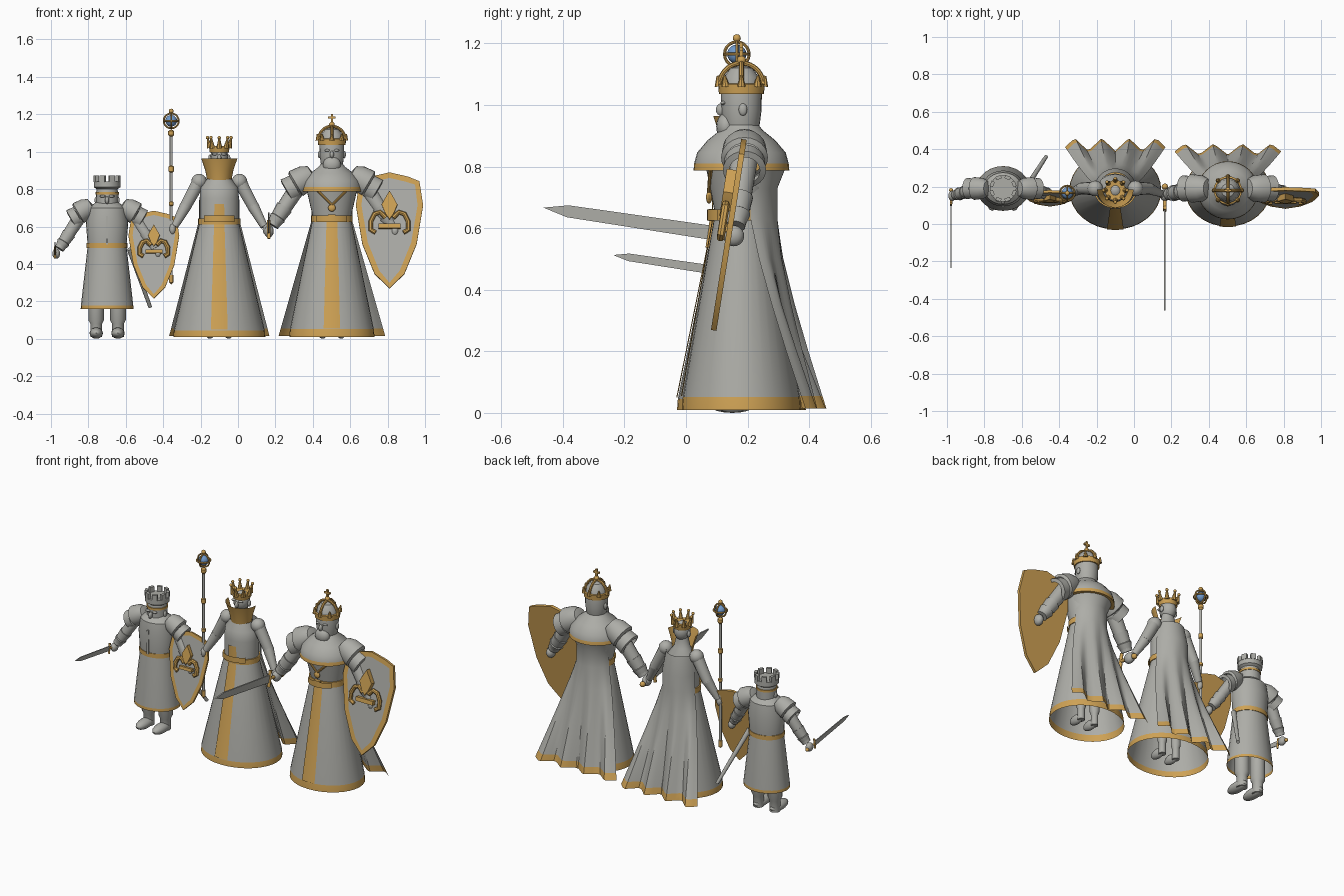
import bpy, bmesh
from math import sin, cos, pi, sqrt, radians
from mathutils import Matrix, Vector

cube = bpy.data.objects.get("Cube")
if cube:
    bpy.data.objects.remove(cube)

def material(name, rgb):
    m = bpy.data.materials.new(name)
    m.use_nodes = True
    m.diffuse_color = (*rgb, 1)
    m.node_tree.nodes["Principled BSDF"].inputs["Base Color"].default_value = (*rgb, 1)
    return m

GREY = material("stone grey", (0.42, 0.42, 0.39))
GOLD = material("gold", (0.62, 0.36, 0.09))
BLUE = material("orb blue", (0.16, 0.32, 0.6))
I, T = Matrix.Identity(4), Matrix.Translation
Y0, SY = 0.18, 0.85      # body centre and depth ratio

def smooth(ob):
    bpy.ops.object.select_all(action='DESELECT')
    ob.select_set(True)
    bpy.context.view_layer.objects.active = ob
    bpy.ops.object.shade_smooth_by_angle(angle=radians(35))

def finish(name, bm, mats, mtx=I):
    bm.transform(mtx)
    me = bpy.data.meshes.new(name)
    bm.to_mesh(me)
    bm.free()
    for m in mats:
        me.materials.append(m)
    ob = bpy.data.objects.new(name, me)
    bpy.context.collection.objects.link(ob)
    smooth(ob)

def lathe(name, prof, at, mat=GREY, axis=(0, 0, 1), segs=24, sy=1, gold=(), arc=None, mtx=I):
    """Turned part from (radius, distance) pairs; bands listed in gold are gilded."""
    bm = bmesh.new()
    a0, span = arc or (0, 2 * pi)
    n = segs + 1 if arc else segs
    ang = [a0 + span * j / segs for j in range(n)]
    rings = [[bm.verts.new((r * cos(a), r * sy * sin(a), d)) for a in ang] for r, d in prof]
    for i in range(len(rings) - 1):
        for j in range(segs):
            k = (j + 1) % n
            f = bm.faces.new((rings[i][j], rings[i][k], rings[i + 1][k], rings[i + 1][j]))
            f.material_index = int(i in gold)
    bmesh.ops.remove_doubles(bm, verts=bm.verts, dist=1e-5)
    turn = Vector(axis).to_track_quat('Z', 'Y').to_matrix().to_4x4()
    finish(name, bm, [mat, GOLD], mtx @ T(at) @ turn)

def limb(name, a, b, r0, r1, mat=GREY, segs=14, mtx=I):
    d = Vector(b) - Vector(a)
    lathe(name, [(0, 0), (r0, 0), (r1, d.length), (0, d.length)], a, mat, d, segs, mtx=mtx)

def ball(name, at, size, mat=GREY, mtx=I):
    bm = bmesh.new()
    bmesh.ops.create_uvsphere(bm, u_segments=16, v_segments=10, radius=1)
    size = size if isinstance(size, tuple) else (size,) * 3
    finish(name, bm, [mat], mtx @ T(at) @ Matrix.Diagonal((*size, 1)))

def box(name, at, size, mat=GREY, mtx=I):
    bm = bmesh.new()
    bmesh.ops.create_cube(bm, size=1)
    finish(name, bm, [mat], mtx @ T(at) @ Matrix.Diagonal((*size, 1)))

def plate(name, outline, t, mtx, mat=GOLD, inset=0):
    """Upright slab facing -y; inset makes a grey field with a rim."""
    bm = bmesh.new()
    fr, bk = [[bm.verts.new((x, y, z)) for x, z in outline] for y in (-t / 2, t / 2)]
    face = bm.faces.new(fr)
    bm.faces.new(bk[::-1])
    for i in range(len(fr)):
        bm.faces.new((fr[i - 1], bk[i - 1], bk[i], fr[i]))
    bmesh.ops.recalc_face_normals(bm, faces=bm.faces)
    if inset:
        bmesh.ops.inset_region(bm, faces=[face], thickness=inset)
        face.material_index = 1
    finish(name, bm, [mat, GREY], mtx)

def tube(name, pts, r, mtx=I, cyclic=False):
    cu = bpy.data.curves.new(name, 'CURVE')
    cu.dimensions, cu.bevel_depth, cu.bevel_resolution, cu.use_fill_caps = '3D', r, 2, True
    sp = cu.splines.new('POLY')
    sp.points.add(len(pts) - 1)
    for p, co in zip(sp.points, pts):
        p.co = (*(mtx @ Vector(co)), 1)
    sp.use_cyclic_u = cyclic
    cu.materials.append(GOLD)
    ob = bpy.data.objects.new(name, cu)
    bpy.context.collection.objects.link(ob)
    smooth_target = ob
    bpy.ops.object.select_all(action='DESELECT')
    ob.select_set(True)
    bpy.context.view_layer.objects.active = ob
    bpy.ops.object.convert(target='MESH')
    smooth(bpy.context.view_layer.objects.active)

def circle(c, r, u, v, a0=0, a1=2 * pi, n=20):
    c, u, v = Vector(c), Vector(u), Vector(v)
    return [c + r * (cos(a) * u + sin(a) * v) for a in (a0 + (a1 - a0) * i / n for i in range(n))]

def shield(who, tip, s):
    m = T(tip) @ Matrix.Rotation(radians(-9), 4, 'X') @ Matrix.Scale(s, 4)
    half = [(0.08, 0.08), (0.145, 0.24), (0.18, 0.45), (0.16, 0.58), (0.1, 0.605)]
    outline = [(0, 0)] + half + [(0, 0.628)] + [(-x, z) for x, z in half[::-1]]
    plate(who + " shield", outline, 0.018, m, GOLD, 0.03)
    leaf = [(0, 0.37), (0.022, 0.4), (0.042, 0.45), (0.02, 0.49), (0, 0.525)]
    plate(who + " shield leaf", leaf + [(-x, z) for x, z in leaf[-2:0:-1]], 0.04, m @ T((0, -0.02, 0)))
    box(who + " shield bar", (0, -0.02, 0.335), (0.12, 0.03, 0.025), GOLD, m)
    for k in (-1, 1):
        arc = [(0.02, 0.38), (0.05, 0.41), (0.08, 0.4), (0.1, 0.36), (0.1, 0.315), (0.075, 0.3)]
        tube(who + " shield curl", [(k * x, -0.025, z) for x, z in arc], 0.013, m)

def sword(who, hand, s):
    m = T(hand) @ Matrix.Rotation(radians(-8.5), 4, 'X') @ Matrix.Rotation(-pi / 2, 4, 'Z') @ Matrix.Scale(s, 4)
    w = 0.023
    plate(who + " sword blade", [(0.07, -w), (0.54, -w * 0.85), (0.62, 0), (0.54, w * 0.85), (0.07, w)], 0.009, m, GREY)
    limb(who + " sword guard", (0.07, 0, -0.05), (0.07, 0, 0.05), 0.01, 0.01, GOLD, mtx=m)
    limb(who + " sword grip", (-0.05, 0, 0), (0.07, 0, 0), 0.01, 0.01, GOLD, mtx=m)
    ball(who + " sword pommel", (-0.05, 0, 0), 0.017, GOLD, m)

def cape(who, cx, top, half, back, fold):
    """Back drape: follows the body to the waist, then spreads into folds."""
    bm = bmesh.new()
    zw, cols, c = 0.63, 28, (cx, 0.185)
    levels = [(top[1], top[0]), (0.73, 0.112), (zw, 0.112)] + [(z, 0.112) for z in (0.5, 0.35, 0.2, 0.055, 0.015)]
    rows = []
    for z, r in levels:
        s = max(0, (zw - z) / (zw - 0.015))
        row = []
        for j in range(cols + 1):
            u = 2 * j / cols - 1
            a = pi / 2 - u * 1.35
            wave = abs((abs(u) / 0.27) % 2 - 1) * -2 + 1
            x = (1 - s) * r * cos(a) + s * half * u
            y = (1 - s ** 1.2) * (c[1] + r * sin(a)) + s ** 1.2 * (back + fold * wave)
            row.append(bm.verts.new((cx + x, y, z)))
        rows.append(row)
    for i in range(len(rows) - 1):
        for j in range(cols):
            f = bm.faces.new((rows[i][j], rows[i][j + 1], rows[i + 1][j + 1], rows[i + 1][j]))
            f.material_index = int(i == len(rows) - 2)
    finish(who + " cape", bm, [GREY, GOLD])
    lathe(who + " cape belt", [(0.116, 0.625), (0.116, 0.66)], (cx, c[1], 0), GOLD, arc=(pi / 4, pi / 2))

def stripe(name, cx, sections):
    """Thin plate lying on the front of a skirt."""
    bm = bmesh.new()
    rows = []
    for z, r, h in sections:
        xs = [h * (k / 3 - 1) for k in range(7)]
        rows.append([bm.verts.new((cx + x, Y0 - SY * sqrt(r * r - x * x) - 0.005, z)) for x in xs])
    for a, b in zip(rows, rows[1:]):
        for j in range(6):
            bm.faces.new((a[j], a[j + 1], b[j + 1], b[j]))
    finish(name, bm, [GOLD])

def legs(who, cx, gap, r, top):
    for k in (-1, 1):
        x = cx + k * gap
        lathe(who + " leg", [(0, 0.01), (r * 0.75, 0.01), (r * 0.75, 0.08), (r, 0.1), (r, top), (0, top)], (x, Y0 + 0.01, 0))
        ball(who + " foot", (x, Y0 - 0.03, 0.03), (r * 0.85, r * 1.9, 0.03))

def face(who, cx, z, r):
    ball(who + " nose", (cx, Y0 - r, z), (0.011, 0.017, 0.02))
    for k in (-1, 1):
        ball(who + " ear", (cx + k * r, Y0 + 0.005, z), (0.009, 0.014, 0.02))
        ball(who + " brow", (cx + k * 0.024, Y0 - r * 0.88, z + 0.022), (0.016, 0.01, 0.007))

def armoured_arm(who, cx, k, shoulder, hand, s):
    a, b = [Vector((cx + k * x, y, z)) for x, y, z in (shoulder, hand)]
    d = b - a
    limb(who + " upper arm", a, a + d * 0.6, 0.045 * s, 0.04 * s)
    limb(who + " forearm", a + d * 0.5, a + d * 0.88, 0.046 * s, 0.033 * s)
    lathe(who + " cuff", [(0.03 * s, 0), (0.044 * s, 0.01), (0.03 * s, 0.06 * s)], a + d * 0.68, axis=d)
    ball(who + " hand", b, (0.026 * s, 0.034 * s, 0.034 * s))
    ax = Vector((k * 0.85, 0, -0.5))
    lathe(who + " pauldron", [(0, -0.05 * s), (0.05 * s, -0.04 * s), (0.07 * s, 0), (0.076 * s, 0.06 * s), (0.06 * s, 0.07 * s)],
          a - ax * 0.035 * s + Vector((0, 0, 0.012)), axis=ax)
    lathe(who + " pauldron plate", [(0.066 * s, 0), (0.07 * s, 0.05 * s), (0.05 * s, 0.055 * s)], a + ax * 0.03 * s, axis=ax)

# Guard with a turreted helmet
gx = -0.70
lathe("guard tunic", [(0.141, 0.16), (0.14, 0.178), (0.105, 0.485), (0.109, 0.485), (0.109, 0.512), (0.105, 0.512), (0.113, 0.62),
      (0.1, 0.7), (0.06, 0.73)], (gx, Y0 + 0.01, 0), sy=SY, gold=(0, 2, 3, 4))
box("guard tunic placket", (gx, 0.098, 0.58), (0.012, 0.012, 0.15))
lathe("guard helmet", [(0.06, 0.7), (0.06, 0.772), (0.063, 0.772), (0.063, 0.785), (0.058, 0.785), (0.056, 0.8),
      (0.071, 0.81), (0.071, 0.84), (0, 0.84)], (gx, Y0 + 0.01, 0), segs=16, gold=(1, 2, 3))
for i in range(8):
    m = T((gx, Y0 + 0.01, 0)) @ Matrix.Rotation(pi / 4 * (i + 0.5), 4, 'Z')
    box("guard battlement", (0.063, 0, 0.855), (0.018, 0.03, 0.034), mtx=m)
face("guard", gx, 0.74, 0.058)
legs("guard", gx, 0.058, 0.042, 0.25)
for k in (-1, 1):
    armoured_arm("guard", gx, k, (0.135, 0.19, 0.67), (0.272, 0.15, 0.455), 0.8)
shield("guard", (-0.45, 0.1, 0.215), 0.755)
sword("guard", (-0.978, 0.15, 0.455), 0.63)
limb("guard scabbard", (-0.58, 0.19, 0.48), (-0.47, 0.36, 0.17), 0.015, 0.01)

# Queen
qx = -0.10
lathe("queen gown", [(0.246, 0.01), (0.243, 0.045), (0.108, 0.61), (0.113, 0.61), (0.113, 0.642), (0.105, 0.642), (0.105, 0.75),
      (0.1, 0.81), (0.05, 0.875), (0.04, 0.92), (0.035, 0.95)], (qx, Y0, 0), segs=32, sy=SY, gold=(0, 2, 3, 4))
stripe("queen gown stripe", qx, [(0.05, 0.243, 0.045), (0.61, 0.109, 0.028)])
stripe("queen bodice stripe", qx, [(0.64, 0.107, 0.028), (0.72, 0.107, 0.026)])
ball("queen head", (qx, Y0, 0.975), (0.047, 0.052, 0.06))
face("queen", qx, 0.965, 0.05)
lathe("queen collar", [(0.062, 0.83), (0.075, 0.9), (0.097, 0.965)], (qx, Y0 + 0.005, 0), GOLD, arc=(0, pi))
lathe("queen crown", [(0.05, 0.995), (0.052, 1.0), (0.055, 1.03), (0.046, 1.03), (0, 1.02)], (qx, Y0, 0), GOLD)
for i in range(8):
    a = pi / 4 * i
    tip = Vector((qx + 0.063 * cos(a), Y0 + 0.063 * sin(a), 1.075))
    limb("queen crown point", (qx + 0.052 * cos(a), Y0 + 0.052 * sin(a), 1.02), tip, 0.015, 0.004, GOLD, 8)
    ball("queen crown bead", tip, 0.009, GOLD)
for k in (-1, 1):
    ball("queen shoulder", (qx + k * 0.108, Y0 + 0.01, 0.84), 0.042)
    limb("queen sleeve", (qx + k * 0.115, Y0 + 0.01, 0.83), (qx + k * 0.185, Y0 + 0.01, 0.7), 0.036, 0.031)
    limb("queen forearm", (qx + k * 0.18, Y0 + 0.01, 0.71), (qx + k * 0.24, 0.165, 0.6), 0.032, 0.02)
    ball("queen hand", (qx + k * 0.25, 0.16, 0.585), (0.018, 0.022, 0.03))
cape("queen", qx, (0.09, 0.85), 0.268, 0.425, 0.035)
legs("queen", qx, 0.05, 0.028, 0.4)

# Sceptre
sx, sy = -0.357, 0.165
lathe("sceptre shaft", [(0, 0.29), (0.011, 0.3), (0.011, 0.34), (0.008, 0.34), (0.008, 0.71), (0.013, 0.715), (0.013, 0.73), (0.008, 0.735),
      (0.008, 0.89), (0.014, 0.895), (0.014, 0.92), (0.008, 0.925), (0.008, 1.08), (0.016, 1.09), (0.016, 1.11), (0, 1.12)],
      (sx, sy, 0), segs=12, gold=(0, 1, 2, 4, 5, 6, 8, 9, 10, 12, 13, 14))
ball("sceptre orb", (sx, sy, 1.165), 0.031, BLUE)
for u, v in (((1, 0, 0), (0, 0, 1)), ((0, 1, 0), (0, 0, 1)), ((1, 0, 0), (0, 1, 0))):
    tube("sceptre ring", circle((sx, sy, 1.165), 0.04, u, v), 0.005, cyclic=True)
ball("sceptre finial", (sx, sy, 1.217), 0.013, GOLD)

# King
kx = 0.502
lathe("king robe", [(0.228, 0.01), (0.224, 0.052), (0.106, 0.625), (0.111, 0.625), (0.111, 0.66), (0.104, 0.66), (0.135, 0.795)],
      (kx, Y0, 0), segs=32, sy=SY, gold=(0, 2, 3, 4))
stripe("king robe stripe", kx, [(0.055, 0.225, 0.044), (0.625, 0.107, 0.029)])
lathe("king mantle", [(0.13, 0.788), (0.162, 0.788), (0.16, 0.81), (0.15, 0.845), (0.115, 0.885), (0.07, 0.92), (0.055, 0.94)],
      (kx, Y0, 0), segs=32, sy=0.96, gold=(0, 1))
lathe("king head", [(0.05, 0.9), (0.06, 0.94), (0.065, 0.98), (0.066, 1.04), (0.058, 1.09), (0.035, 1.12), (0, 1.13)], (kx, Y0, 0))
face("king", kx, 0.985, 0.066)
ball("king beard", (kx, Y0 - 0.05, 0.93), (0.048, 0.032, 0.045))
lathe("king crown band", [(0.066, 1.035), (0.073, 1.035), (0.076, 1.068), (0.066, 1.07)], (kx, Y0, 0), GOLD)
for i in range(8):
    a = pi / 4 * i
    limb("king crown point", (kx + 0.073 * cos(a), Y0 + 0.073 * sin(a), 1.06), (kx + 0.077 * cos(a), Y0 + 0.077 * sin(a), 1.095), 0.014, 0.004, GOLD, 8)
for u in ((1, 0, 0), (0, 1, 0)):
    tube("king crown arch", circle((kx, Y0, 1.065), 0.071, u, (0, 0, 1), 0, pi * 1.05), 0.008)
ball("king crown ball", (kx, Y0, 1.145), 0.015, GOLD)
box("king crown cross", (kx, Y0, 1.175), (0.011, 0.011, 0.055), GOLD)
box("king crown crossbar", (kx, Y0, 1.182), (0.04, 0.011, 0.011), GOLD)
# Chain, pendant and buckle
for k in (-1, 1):
    tube("king chain", [(kx + k * 0.075, 0.08, 0.79), (kx, 0.075, 0.715)], 0.007)
ball("king pendant", (kx, 0.075, 0.7), (0.02, 0.01, 0.02), GOLD)
box("king buckle", (kx, 0.083, 0.643), (0.04, 0.02, 0.04), GOLD)
for k in (-1, 1):
    armoured_arm("king", kx, k, (0.17, 0.19, 0.83), (0.337, 0.155, 0.575), 1)
cape("king", kx, (0.14, 0.8), 0.285, 0.4, 0.03)
legs("king", kx, 0.05, 0.028, 0.4)
shield("king", (0.81, 0.09, 0.268), 1)
sword("king", (0.165, 0.15, 0.575), 1)
